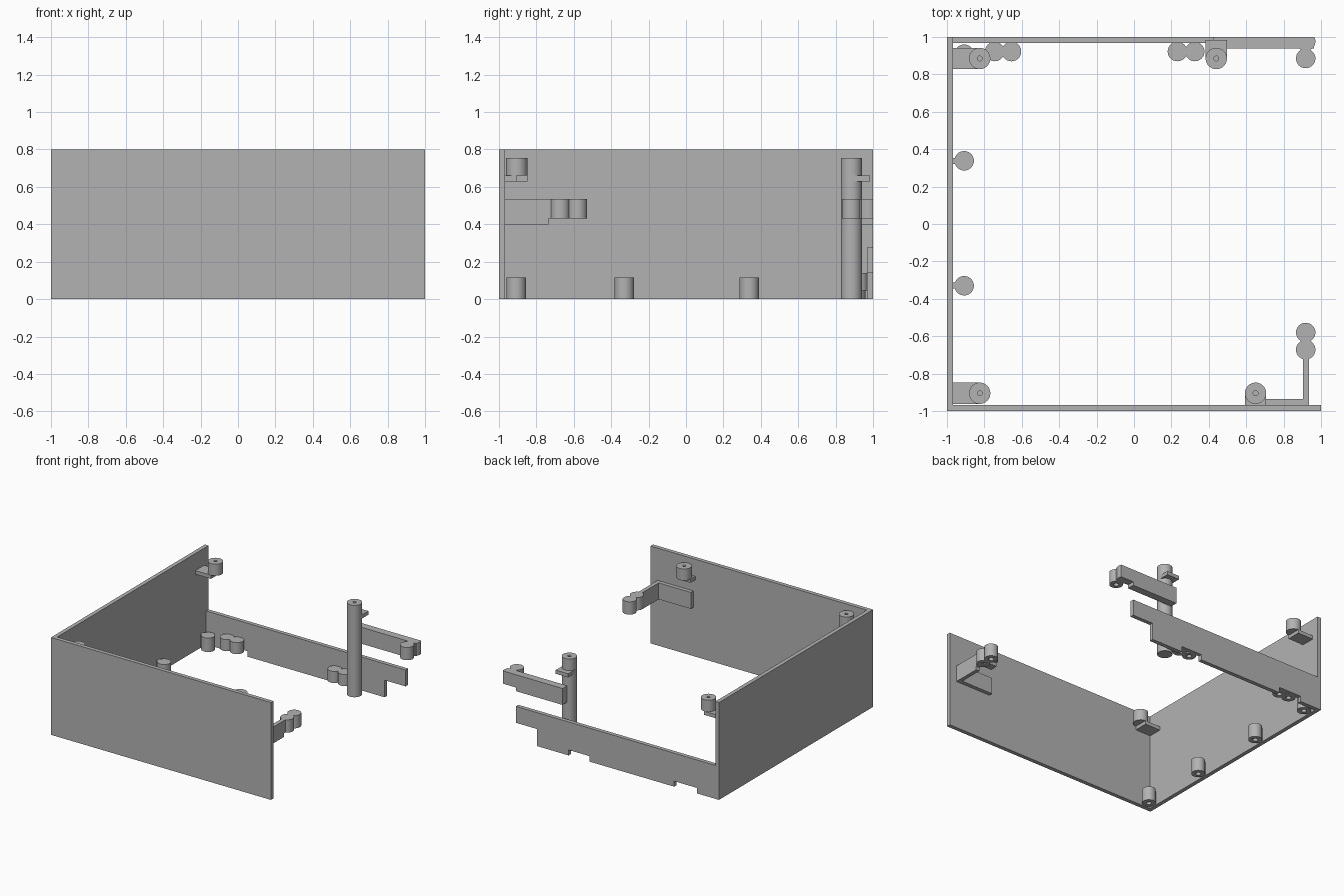
import bpy
import bmesh
import math
from mathutils import Matrix, Vector

cube = bpy.data.objects.get("Cube")
if cube:
    bpy.data.objects.remove(cube, do_unlink=True)

GREY = (0.45, 0.45, 0.45, 1)
mat = bpy.data.materials.new("plain grey")
mat.use_nodes = True
mat.diffuse_color = GREY
mat.node_tree.nodes["Principled BSDF"].inputs["Base Color"].default_value = GREY


def finish(name, bm):
    bmesh.ops.recalc_face_normals(bm, faces=bm.faces)
    mesh = bpy.data.meshes.new(name)
    bm.to_mesh(mesh)
    bm.free()
    mesh.materials.append(mat)
    obj = bpy.data.objects.new(name, mesh)
    bpy.context.collection.objects.link(obj)
    return obj


def box(name, x, y, z):
    """Box from (min, max) ranges."""
    bm = bmesh.new()
    size = [r[1] - r[0] for r in (x, y, z)]
    centre = [(r[0] + r[1]) / 2 for r in (x, y, z)]
    bmesh.ops.create_cube(bm, size=1, matrix=Matrix.Translation(centre) @ Matrix.Diagonal((*size, 1)))
    return finish(name, bm)


def plate(name, outline, axis, lo, hi):
    """Upright outline of (along, z) points, extruded along axis from lo to hi."""
    bm = bmesh.new()
    pts = [(lo, a, z) if axis == "x" else (a, lo, z) for a, z in outline]
    face = bm.faces.new([bm.verts.new(p) for p in pts])
    new = bmesh.ops.extrude_face_region(bm, geom=[face])["geom"]
    move = Vector((hi - lo, 0, 0) if axis == "x" else (0, hi - lo, 0))
    bmesh.ops.translate(bm, vec=move, verts=[v for v in new if isinstance(v, bmesh.types.BMVert)])
    return finish(name, bm)


def post(name, x, y, z0, z1, r, hole=0.0, top=True, depth=0.08, clip_y=None):
    """Round post with an optional blind hole in its top or bottom."""
    start, end = (z0, z1) if top else (z1, z0)
    inward = depth if end < start else -depth
    profile = [(0, start), (r, start), (r, end)]
    if hole:
        profile += [(hole, end), (hole, end + inward), (0, end + inward)]
    else:
        profile.append((0, end))
    bm = bmesh.new()
    verts = [bm.verts.new((px, 0, pz)) for px, pz in profile]
    edges = [bm.edges.new(pair) for pair in zip(verts, verts[1:])]
    bmesh.ops.spin(bm, geom=verts + edges, cent=(0, 0, 0), axis=(0, 0, 1),
                   angle=math.tau, steps=40, use_duplicate=False)
    bmesh.ops.remove_doubles(bm, verts=bm.verts, dist=1e-5)
    bmesh.ops.translate(bm, vec=(x, y, 0), verts=bm.verts)
    if clip_y is not None:
        cut = bmesh.ops.bisect_plane(bm, geom=bm.verts[:] + bm.edges[:] + bm.faces[:],
                                     plane_co=(0, clip_y, 0), plane_no=(0, 1, 0), clear_outer=True)
        rim = [e for e in cut["geom_cut"] if isinstance(e, bmesh.types.BMEdge)]
        bmesh.ops.edgeloop_fill(bm, edges=rim)
    obj = finish(name, bm)
    bpy.ops.object.select_all(action="DESELECT")
    obj.select_set(True)
    bpy.context.view_layer.objects.active = obj
    bpy.ops.object.shade_smooth_by_angle(angle=math.radians(35))
    return obj


T = 0.967    # inner face of the walls
PEG = 0.052  # radius of small pegs
BOSS = 0.057  # radius of screw posts

# Walls
box("front_wall", (-1, 1), (-1, -T), (0, 0.8))
box("side_wall", (-1, -T), (-T, 1), (0, 0.8))

# Low back wall with two notches below and a stepped end
outline = [(-T, 0)]
for a, b in ((-0.8, -0.593), (0.176, 0.367)):
    outline += [(a, 0), (a, 0.045), (b, 0.045), (b, 0)]
outline += [(0.656, 0), (0.656, 0.14), (0.846, 0.14), (0.846, 0.275), (-T, 0.275)]
plate("back_wall", outline, "y", T, 1)

# Pegs along the foot of the side wall, each with a short rib
for i, y in enumerate((-0.908, -0.33, 0.338, 0.908)):
    post(f"side_peg_{i + 1}", -0.908, y, 0, 0.115, PEG, hole=0.02, top=False)
    box(f"side_peg_rib_{i + 1}", (-T, -0.93), (y - 0.016, y + 0.016), (0, 0.115))

# Peg pairs in the back wall notches
for i, x in enumerate((-0.745, -0.655, 0.232, 0.325)):
    post(f"back_peg_{i + 1}", x, 0.922, 0.045, 0.14, PEG, hole=0.02, top=False, depth=0.06)

# Screw posts on ledges
SHELF = (0.63, 0.66)
for name, y in (("front", -0.905), ("back", 0.885)):
    box(f"side_{name}_ledge", (-T, -0.825), (y - BOSS, y + BOSS), SHELF)
    post(f"side_{name}_screw_post", -0.825, y, 0.66, 0.755, BOSS, hole=0.013)
box("front_ledge", (0.593, 0.707), (-T, -0.905), SHELF)
post("front_screw_post", 0.65, -0.905, 0.66, 0.755, BOSS, hole=0.013)
box("tall_post_ledge", (0.383, 0.497), (0.885, 0.983), SHELF)
post("tall_post", 0.44, 0.885, 0, 0.755, BOSS, hole=0.013)

# Angled bracket on the front wall, ending in a peg pair
LOW, MID, HIGH = 0.40, 0.43, 0.535
box("front_bracket_base", (0.61, 0.935), (-T, -0.935), (LOW, HIGH))
plate("front_bracket_arm", [(-0.935, LOW), (-0.735, LOW), (-0.735, MID), (-0.67, MID),
                            (-0.67, HIGH), (-0.935, HIGH)], "x", 0.903, 0.935)
for i, y in enumerate((-0.672, -0.58)):
    post(f"front_bracket_peg_{i + 1}", 0.918, y, MID, HIGH, PEG, hole=0.02, top=False, depth=0.06)

# Bar at the back, ending in a peg pair
plate("back_bar", [(0.422, LOW), (0.846, LOW), (0.846, MID), (0.962, MID),
                   (0.962, HIGH), (0.422, HIGH)], "y", 0.938, 1)
post("back_bar_peg_inner", 0.918, 0.885, MID, HIGH, PEG, hole=0.02, top=False, depth=0.06)
post("back_bar_peg_outer", 0.918, 0.977, MID, HIGH, PEG, clip_y=1)
